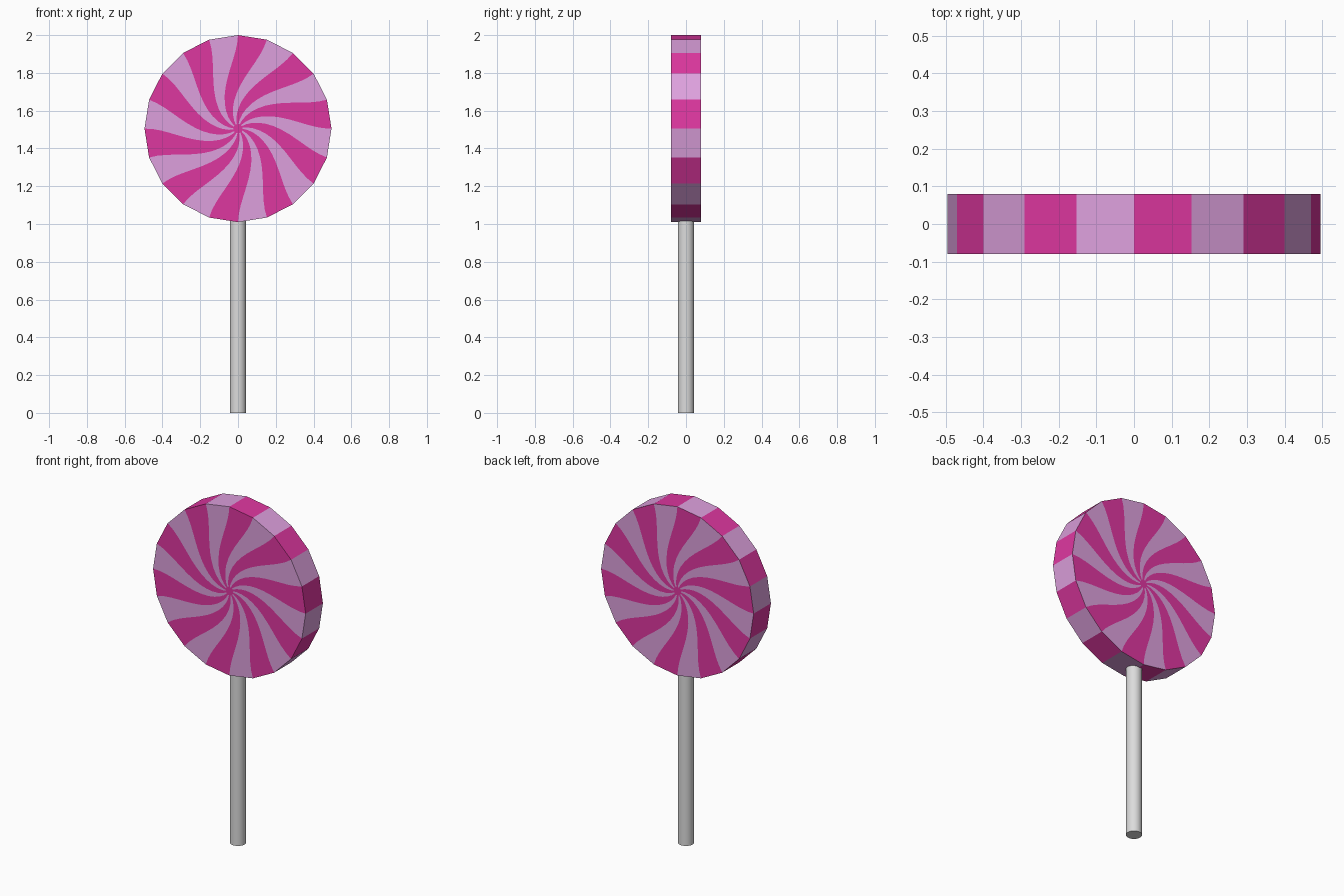
import bpy, bmesh, math

if "Cube" in bpy.data.objects:
    bpy.data.objects.remove(bpy.data.objects["Cube"])

R, HALF, CZ, N = 0.495, 0.08, 1.505, 20   # candy radius, half thickness, centre height, sides
STEP = 2 * math.pi / N


def material(name, rgb):
    lin = [((c / 255 + 0.055) / 1.055) ** 2.4 for c in rgb]
    m = bpy.data.materials.new(name)
    m.diffuse_color = (*lin, 1)
    m.use_nodes = True
    m.node_tree.nodes["Principled BSDF"].inputs["Base Color"].default_value = m.diffuse_color
    return m


pink = material("pink", (222, 55, 160))
lilac = material("pale lilac", (221, 160, 221))
white = material("stick white", (220, 220, 220))


def boundary(k, t):
    """Clockwise angle of stripe edge k at radius fraction t: twists towards the centre."""
    widen = math.radians(1.5) * (1 - t) * (-1 if k % 2 == 0 else 1)
    return k * STEP - math.radians(55) * (1 - t) ** 2 + widen


# Candy disc: swirled stripes on both caps, alternating rim facets
bm = bmesh.new()
rings = [0.05, 0.1, 0.16, 0.23, 0.3, 0.38, 0.46, 0.55, 0.64, 0.73, 0.82, 0.91, 1.0]
outer = []
for side in (1, -1):                       # front, then back turned half way round
    grid = []
    for t in rings:
        row = []
        for k in range(N):
            a = boundary(k, t)
            row.append(bm.verts.new((side * R * t * math.sin(a), -side * HALF,
                                     CZ + R * t * math.cos(a))))
        grid.append(row)
    for inner, out in zip(grid, grid[1:]):
        for k in range(N):
            j = (k + 1) % N
            f = bm.faces.new((inner[k], out[k], out[j], inner[j]))
            f.material_index = k % 2
    bm.faces.new(grid[0])                  # pink centre
    outer.append(grid[-1])
front, back = outer
for k in range(N):
    j = (k + 1) % N
    f = bm.faces.new((front[k], front[j], back[-j % N], back[-k % N]))
    f.material_index = k % 2
bmesh.ops.recalc_face_normals(bm, faces=bm.faces)
mesh = bpy.data.meshes.new("candy_disc")
bm.to_mesh(mesh)
bm.free()
mesh.materials.append(pink)
mesh.materials.append(lilac)
candy = bpy.data.objects.new("candy_disc", mesh)
bpy.context.collection.objects.link(candy)

# Stick
bpy.ops.mesh.primitive_cylinder_add(vertices=32, radius=0.043, depth=1.04, location=(0, 0, 0.52))
stick = bpy.context.object
stick.name = "stick"
stick.data.materials.append(white)
bpy.ops.object.shade_smooth_by_angle(angle=math.radians(40))
